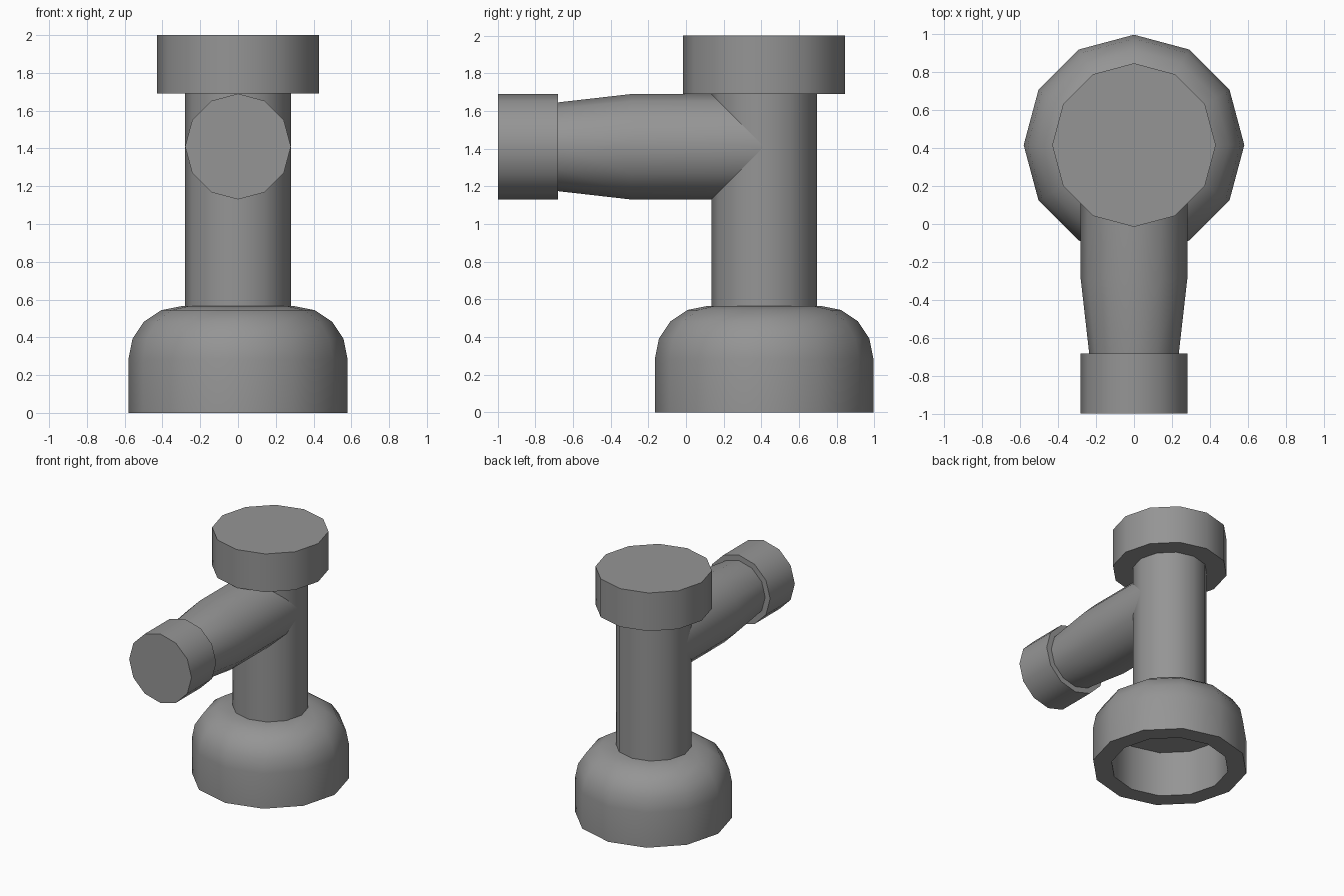
import bpy, bmesh, math
from mathutils import Matrix, Vector

cube = bpy.data.objects.get("Cube")
if cube:
    bpy.data.objects.remove(cube, do_unlink=True)

SIDES = 12
AXIS_Y = 0.415   # centre line of the upright parts
ARM_Z = 1.41     # height of the side arm

grey = bpy.data.materials.new("plain grey")
grey.use_nodes = True
grey.diffuse_color = (0.3, 0.3, 0.3, 1)
grey.node_tree.nodes["Principled BSDF"].inputs["Base Color"].default_value = (0.3, 0.3, 0.3, 1)


def lathe(name, profile, matrix):
    """Turn (radius, height) points, bottom to top outside, and close both ends."""
    bm = bmesh.new()
    rings = []
    for r, h in profile:
        angles = [2 * math.pi * i / SIDES for i in range(SIDES)]
        rings.append([bm.verts.new((r * math.cos(a), r * math.sin(a), h)) for a in angles])
    for low, high in zip(rings, rings[1:]):
        for i in range(SIDES):
            j = (i + 1) % SIDES
            bm.faces.new((low[i], low[j], high[j], high[i]))
    bm.faces.new(rings[0][::-1])
    bm.faces.new(rings[-1])
    bmesh.ops.recalc_face_normals(bm, faces=bm.faces)
    mesh = bpy.data.meshes.new(name)
    bm.to_mesh(mesh)
    bm.free()
    mesh.materials.append(grey)
    obj = bpy.data.objects.new(name, mesh)
    obj.matrix_world = matrix
    bpy.context.collection.objects.link(obj)
    bpy.ops.object.select_all(action='DESELECT')
    obj.select_set(True)
    bpy.context.view_layer.objects.active = obj
    bpy.ops.object.shade_smooth_by_angle(angle=math.radians(40))
    return obj


upright = Matrix.Translation(Vector((0, AXIS_Y, 0)))
# Arm axis runs forward from the column centre
forward = Matrix.Translation(Vector((0, AXIS_Y, ARM_Z))) @ Matrix.Rotation(math.pi / 2, 4, 'X')

# Hollow base with a rounded shoulder
shoulder = [(0.30 + 0.28 * math.cos(a), 0.285 + 0.28 * math.sin(a))
            for a in (math.pi / 8 * i for i in range(5))]
lathe("base", [(0.44, 0.37), (0.44, 0), (0.58, 0)] + shoulder, upright)

# Column and top cap
lathe("column", [(0.28, 0.5), (0.28, 1.7)], upright)
lathe("top_cap", [(0.43, 1.69), (0.43, 2.0)], upright)

# Tapered side arm and its end cap
lathe("side_arm", [(0.28, 0), (0.28, 0.705), (0.235, 1.1)], forward)
lathe("arm_end_cap", [(0.28, 1.095), (0.28, 1.412)], forward)
